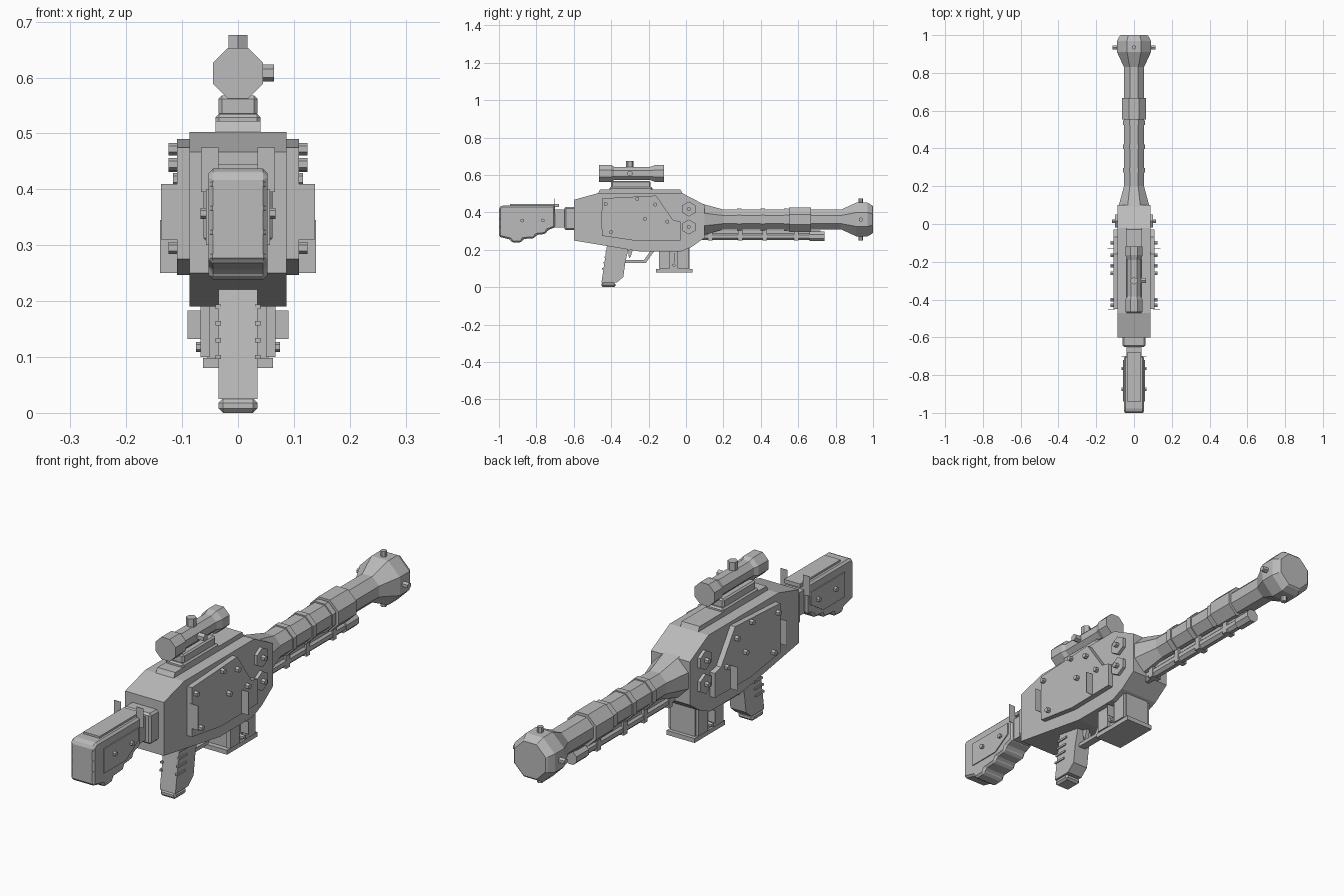
import bpy, bmesh
from math import pi, cos, sin
from mathutils import Matrix, Vector

cube = bpy.data.objects.get("Cube")
if cube:
    bpy.data.objects.remove(cube)

grey = bpy.data.materials.new("gunmetal_grey")
grey.use_nodes = True
COLOUR = (0.5, 0.5, 0.5, 1)
grey.diffuse_color = COLOUR
grey.node_tree.nodes["Principled BSDF"].inputs["Base Color"].default_value = COLOUR


def finish(name, bm, bevel=0):
    bmesh.ops.recalc_face_normals(bm, faces=bm.faces)
    mesh = bpy.data.meshes.new(name)
    bm.to_mesh(mesh)
    bm.free()
    mesh.materials.append(grey)
    ob = bpy.data.objects.new(name, mesh)
    bpy.context.collection.objects.link(ob)
    if bevel:
        mod = ob.modifiers.new("Chamfer", "BEVEL")
        mod.width, mod.segments = bevel, 1
    return ob


def prism(name, profile, x0, x1, bevel=0):
    """Extrude a (y, z) outline from x0 to x1."""
    bm = bmesh.new()
    face = bm.faces.new([bm.verts.new((x0, y, z)) for y, z in profile])
    new = bmesh.ops.extrude_face_region(bm, geom=[face])["geom"]
    bmesh.ops.translate(bm, vec=(x1 - x0, 0, 0),
                        verts=[v for v in new if isinstance(v, bmesh.types.BMVert)])
    return finish(name, bm, bevel)


def box(name, x, y, z, bevel=0):
    return prism(name, [(y[0], z[0]), (y[1], z[0]), (y[1], z[1]), (y[0], z[1])], x[0], x[1], bevel)


def tube(name, rings, z, sides=8):
    """Flat-sided turned part along y from (y, apothem) rings."""
    bm = bmesh.new()
    loops = []
    for y, r in rings:
        r /= cos(pi / sides)
        loops.append([bm.verts.new((r * cos(a), y, z + r * sin(a)))
                      for a in [(i + 0.5) * 2 * pi / sides for i in range(sides)]])
    for a, b in zip(loops, loops[1:]):
        for i in range(sides):
            j = (i + 1) % sides
            bm.faces.new((a[i], a[j], b[j], b[i]))
    bm.faces.new(loops[0])
    bm.faces.new(loops[-1])
    return finish(name, bm)


def stud(name, start, end, r, sides=6):
    """Short cylinder between two points."""
    a, b = Vector(start), Vector(end)
    turn = (b - a).to_track_quat('Z', 'Y').to_matrix().to_4x4()
    bm = bmesh.new()
    bmesh.ops.create_cone(bm, cap_ends=True, segments=sides, radius1=r, radius2=r,
                          depth=(b - a).length, matrix=Matrix.Translation((a + b) / 2) @ turn)
    return finish(name, bm)


# Receiver
prism("receiver", [(-.6, .25), (-.6, .467), (-.47, .503), (-.02, .503), (.1, .44),
                   (.1, .265), (.03, .215), (-.03, .19), (-.24, .19)], -.087, .087)
prism("receiver_rail", [(-.47, .503), (-.46, .522), (-.03, .522), (-.02, .503)], -.04, .04)

PLATE = [(-.45, .275), (-.45, .475), (-.16, .49), (-.07, .36), (-.03, .35), (-.03, .25), (-.26, .247)]
PLATE_STUDS = [(-.43, .445), (-.26, .472), (-.165, .442), (-.4, .295), (-.22, .365), (-.1, .35)]

# Parts repeated on both sides
for s, side in ((1, "left"), (-1, "right")):
    prism("side_plate_" + side, PLATE, s * .08, s * .109)
    for y, z in PLATE_STUDS:
        stud("plate_stud_" + side, (s * .105, y, z), (s * .124, y, z), .011)
    box("rear_fin_" + side, (s * .1, s * .1375), (-.452, -.45), (.31, .41))
    box("front_fin_" + side, (s * .08, s * .14), (-.132, -.13), (.25, .345))
    for z in (.418, .322):
        stud("hex_cap_" + side, (s * .08, .015, z), (s * .1, .015, z), .04)
        stud("hex_stud_" + side, (s * .09, .015, z), (s * .116, .015, z), .011)
    for y in (-.875, -.765):
        stud("stock_stud_" + side, (s * .05, y, .357), (s * .067, y, .357), .01)
    prism("stock_panel_" + side, [(-.94, .30), (-.94, .40), (-.72, .40), (-.72, .35), (-.8, .30)],
          s * .045, s * .057)
    box("stock_fin_" + side, (s * .035, s * .066), (-.702, -.7), (.395, .475))
    for i in range(4):
        z = .19 - .03 * i
        y = -.40 - .006 * i
        box("grip_ridge_" + side, (s * .03, s * .04), (y - .03, y + .025), (z - .004, z + .004))
    for y in (-.115, -.015):
        box("magazine_rib_" + side, (s * .05, s * .067), (y - .03, y + .03), (.1, .21))
    box("magazine_fin_" + side, (s * .05, s * .09), (-.061, -.059), (.132, .183))
    for z in (.118, .2):
        stud("magazine_stud_" + side, (s * .05, -.065, z), (s * .075, -.065, z), .009)
    stud("muzzle_stud_" + side, (s * .08, .935, .362), (s * .115, .935, .362), .012)

# Stock
prism("stock", [(-1, .27), (-1, .425), (-.985, .437), (-.7, .437), (-.7, .32), (-.74, .305),
                (-.75, .285), (-.8, .28), (-.81, .262), (-.87, .258), (-.88, .24),
                (-.93, .238), (-.94, .255)], -.053, .053, .008)
box("cheek_rest", (-.036, .036), (-.94, -.68), (.43, .445))
for i in range(4):
    z = .28 + .043 * i
    box("butt_ridge", (-.05, .05), (-1, -.97), (z - .007, z + .007), .004)
box("stock_neck", (-.04, .04), (-.71, -.64), (.32, .415))
box("stock_socket", (-.062, .062), (-.65, -.59), (.305, .43), .008)

# Grip, trigger and guard
prism("grip", [(-.42, .24), (-.3, .24), (-.325, .13), (-.335, .055), (-.37, .025), (-.452, .025)], -.035, .035)
box("grip_foot", (-.035, .035), (-.453, -.378), (0, .026), .008)
prism("trigger_guard", [(-.335, .145), (-.325, .13), (-.215, .13), (-.165, .2), (-.185, .2), (-.225, .145)], -.016, .016)
prism("trigger", [(-.31, .2), (-.285, .2), (-.295, .165), (-.305, .155)], -.008, .008)

# Magazine
box("magazine", (-.055, .055), (-.14, .02), (.09, .23))
box("magazine_base", (-.063, .063), (-.16, .035), (.08, .098))

# Barrel and muzzle
tube("barrel", [(.09, .083), (.2, .053), (.85, .053)], .362)
for y, w, r in ((.285, .012, .058), (.41, .012, .058), (.535, .012, .058), (.61, .058, .064)):
    tube("barrel_band", [(y - w, r), (y + w, r)], .362)
tube("muzzle", [(.83, .053), (.91, .09), (.97, .09), (.995, .076), (1, .07)], .362)
for s in (1, -1):
    stud("muzzle_peg", (0, .935, .362 + s * .08), (0, .935, .362 + s * .113), .012)

# Rod under the barrel
tube("under_rod", [(.05, .02), (.66, .02), (.66, .026), (.74, .026)], .272)
for y in (.13, .29, .42, .59):
    box("rod_clamp", (-.022, .022), (y - .012, y + .012), (.25, .32))
box("rod_strip", (-.012, .012), (.1, .72), (.285, .302))

# Scope on its mount
tube("scope", [(-.465, .045), (-.4, .045), (-.385, .036), (-.19, .036), (-.165, .045), (-.118, .045)], .608)
stud("scope_top_knob", (0, -.3, .63), (0, -.3, .676), .02)
stud("scope_side_knob", (.03, -.3, .608), (.064, -.3, .608), .015)
box("scope_mount", (-.035, .035), (-.4, -.19), (.53, .568), .006)
box("scope_foot", (-.04, .04), (-.41, -.18), (.515, .535), .006)
